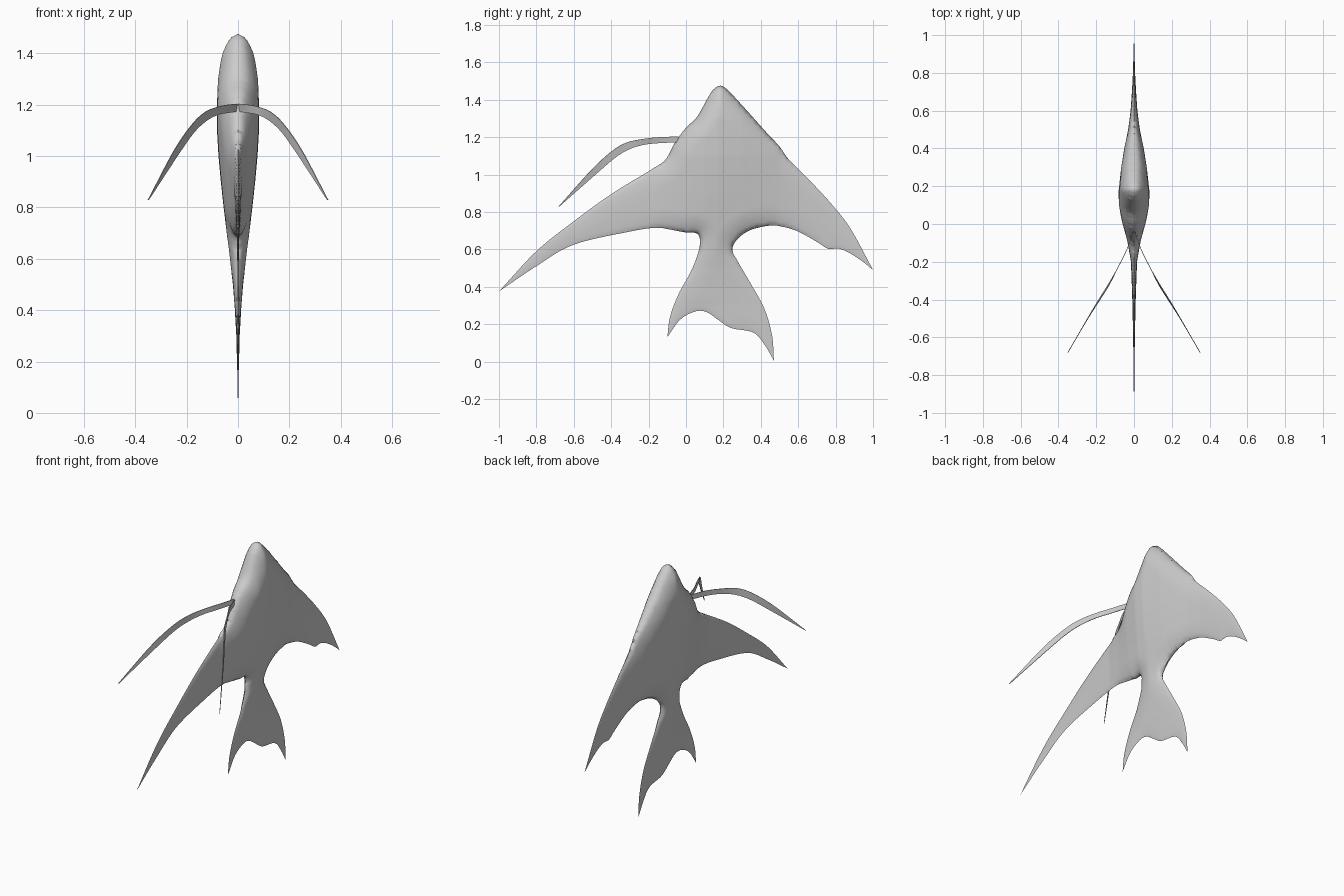
import bpy, math
from mathutils import Vector, kdtree, geometry

if "Cube" in bpy.data.objects:
    bpy.data.objects.remove(bpy.data.objects["Cube"])

grey = bpy.data.materials.new("plain grey")
grey.diffuse_color = (0.6, 0.6, 0.6, 1)
grey.use_nodes = True
grey.node_tree.nodes["Principled BSDF"].inputs["Base Color"].default_value = grey.diffuse_color


def spline(pts, step):
    """Catmull-Rom curve through pts, sampled about every step."""
    p = [Vector(q) for q in pts]
    p = [2 * p[0] - p[1]] + p + [2 * p[-1] - p[-2]]
    out = []
    for a, b, c, d in zip(p, p[1:], p[2:], p[3:]):
        n = max(2, round((c - b).length / step))
        for i in range(n):
            t = i / n
            out.append(0.5 * (2 * b + (c - a) * t + (2 * a - 5 * b + 4 * c - d) * t * t
                              + (3 * b - a - 3 * c + d) * t ** 3))
    return out + [p[-2]]


def lookup(table, v):
    """Smoothly interpolated value from (position, value) pairs."""
    if v <= table[0][0]:
        return table[0][1]
    for (a, fa), (b, fb) in zip(table, table[1:]):
        if v <= b:
            return fa + (fb - fa) * (v - a) / (b - a)
    return table[-1][1]


def make(name, verts, faces, angle):
    me = bpy.data.meshes.new(name)
    me.from_pydata(verts, [], faces)
    me.materials.append(grey)
    ob = bpy.data.objects.new(name, me)
    bpy.context.collection.objects.link(ob)
    bpy.ops.object.select_all(action='DESELECT')
    bpy.context.view_layer.objects.active = ob
    ob.select_set(True)
    bpy.ops.object.mode_set(mode='EDIT')
    bpy.ops.mesh.select_all(action='SELECT')
    bpy.ops.mesh.delete_loose()
    bpy.ops.mesh.select_all(action='SELECT')
    bpy.ops.mesh.normals_make_consistent(inside=False)
    bpy.ops.object.mode_set(mode='OBJECT')
    bpy.ops.object.shade_smooth_by_angle(angle=math.radians(angle))
    return ob


# Side outline (y, z), one run per fin edge between the sharp fin tips
back_edge = [(-1, .375), (-.8, .59), (-.6, .75), (-.4, .895), (-.18, 1.03), (-.11, 1.08),
             (-.06, 1.17), (0, 1.25), (.06, 1.31), (.125, 1.425), (.155, 1.462), (.185, 1.475),
             (.22, 1.455), (.3, 1.37), (.43, 1.225), (.5, 1.15), (.55, 1.08), (.66, .97),
             (.78, .84), (.88, .71), (1, .49)]
rear_bay = [(1, .49), (.93, .545), (.86, .588), (.81, .605), (.76, .603), (.7, .64), (.6, .695),
            (.52, .72), (.45, .727), (.35, .705), (.28, .66), (.248, .6), (.28, .53),
            (.35, .41), (.42, .28), (.46, .14), (.47, .005)]
tail_edge = [(.47, .005), (.42, .09), (.36, .155), (.24, .18), (.17, .225), (.11, .265),
             (.05, .268), (-.03, .225), (-.1, .13)]
front_bay = [(-.1, .13), (-.085, .24), (-.04, .36), (.03, .49), (.07, .6), (.072, .665),
             (.05, .688), (0, .69), (-.08, .705), (-.16, .715), (-.3, .695), (-.6, .625),
             (-.8, .51), (-1, .375)]
STEP = 0.012
outline = []
for run in (back_edge, rear_bay, tail_edge, front_bay):
    outline += spline(run, STEP)[:-1]

# Half thickness by height, and its share along the length
girth = [(0, .001), (.3, .005), (.4, .01), (.5, .018), (.6, .03), (.7, .042), (.8, .054),
         (.9, .065), (1, .074), (1.1, .08), (1.2, .08), (1.3, .076), (1.4, .066), (1.475, .05)]
share = [(-1, .03), (-.6, .09), (-.4, .14), (-.2, .22), (-.1, .45), (0, .75), (.1, .97),
         (.17, 1), (.3, .82), (.4, .62), (.5, .4), (.6, .25), (.8, .1), (1, .03)]
ROUND = 0.11

tree = kdtree.KDTree(len(outline))
for i, q in enumerate(outline):
    tree.insert((q.x, q.y, 0), i)
tree.balance()


def edge_distance(q):
    return tree.find((q.x, q.y, 0))[2]


# Body and fins: fill the outline, then swell both sides
points = list(outline)
for j in range(int(1.5 / STEP)):
    for i in range(int(2 / STEP)):
        q = Vector((-1 + (i + 0.5 * (j % 2)) * STEP, j * STEP))
        if edge_distance(q) > 0.6 * STEP:
            points.append(q)
flat, _, tris, orig, _, _ = geometry.delaunay_2d_cdt(
    points, [], [list(range(len(outline)))], 1, 1e-6)
rim = {k for k, src in enumerate(orig) if any(s < len(outline) for s in src)}


def half_width(k):
    q = flat[k]
    if k in rim:
        return 0
    s = min(1, edge_distance(q) / ROUND)
    swell = lookup(girth, q.y) * lookup(share, q.x) + 0.002
    return swell * math.sqrt(1 - (1 - s) ** 2)


n = len(flat)
widths = [half_width(k) for k in range(n)]
verts = [(w, q.x, q.y) for w, q in zip(widths, flat)]
verts += [(-w, q.x, q.y) for w, q in zip(widths, flat)]
faces = [tuple(t) for t in tris]
faces += [tuple(k if k in rim else k + n for k in reversed(t)) for t in tris]
make("body_with_fins", verts, faces, 70)

# Feelers: thin curved blades tapering to a point
upper = [(.004, -.04, 1.203), (.04, -.14, 1.2), (.085, -.23, 1.19), (.13, -.32, 1.17),
         (.18, -.4, 1.122), (.25, -.51, 1.02), (.35, -.68, .83)]
lower = [(.004, -.04, 1.172), (.04, -.14, 1.168), (.085, -.23, 1.158), (.13, -.31, 1.132),
         (.177, -.385, 1.085), (.243, -.495, .99), (.349, -.679, .828)]


def rail(pts):
    c = spline(pts, 0.001)
    return [c[round(i * (len(c) - 1) / 40)] for i in range(41)]


for side, label in ((1, "right_feeler"), (-1, "left_feeler")):
    rings = []
    for a, b in zip(rail(upper), rail(lower)):
        half = Vector((0.0015, 0.0008, 0))
        for p in (a - half, a + half, b + half, b - half):
            rings.append((p.x * side, p.y, p.z))
    quads = [(4 * i + k, 4 * i + (k + 1) % 4, 4 * i + 4 + (k + 1) % 4, 4 * i + 4 + k)
             for i in range(40) for k in range(4)]
    quads += [(0, 1, 2, 3), (160, 161, 162, 163)]
    make(label, rings, quads, 40)
